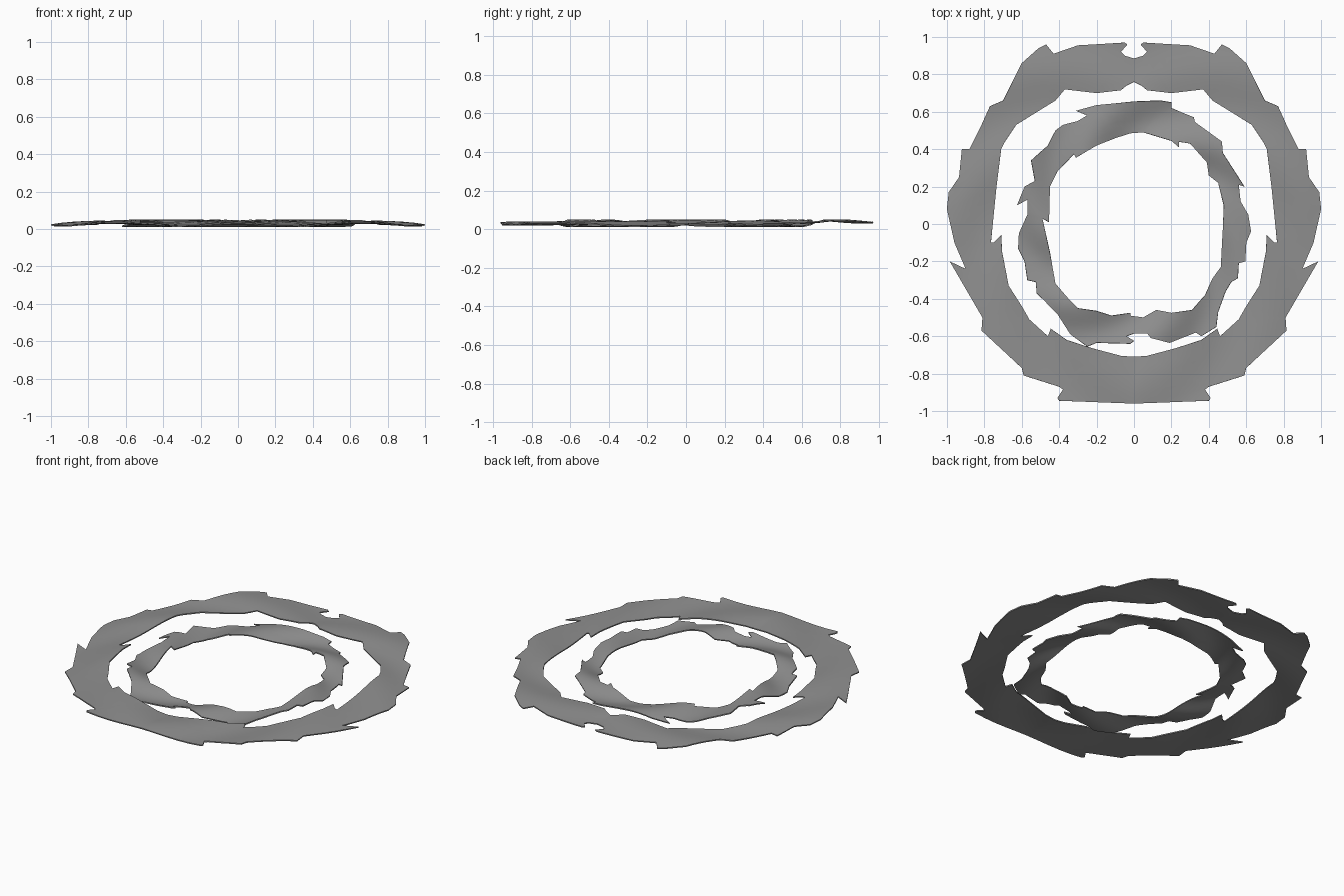
import bpy, bmesh
from math import atan2, hypot, sin

if "Cube" in bpy.data.objects:
    bpy.data.objects.remove(bpy.data.objects["Cube"])

dark = bpy.data.materials.new("dark_grey")
dark.diffuse_color = (.28, .28, .28, 1)
dark.use_nodes = True
dark.node_tree.nodes["Principled BSDF"].inputs["Base Color"].default_value = dark.diffuse_color


def mirrored(half):
    """Close a half outline that starts and ends on x = 0."""
    return half + [(-x, y) for x, y in half[-2:0:-1]]


def ragged_ring(name, rim, hole, height, thickness):
    """Fill between two outlines, ripple the sheet and give it thickness."""
    bm = bmesh.new()
    for loop in (rim, hole):
        vs = [bm.verts.new((x, y, 0)) for x, y in loop]
        for i, v in enumerate(vs):
            bm.edges.new((v, vs[(i + 1) % len(vs)]))
    bmesh.ops.triangle_fill(bm, use_beauty=True, edges=bm.edges[:], normal=(0, 0, 1))
    bmesh.ops.subdivide_edges(bm, edges=bm.edges[:], cuts=4, use_grid_fill=True)
    for v in bm.verts:
        v.co.z = height(v.co.x, v.co.y)
    bmesh.ops.recalc_face_normals(bm, faces=bm.faces[:])
    if sum(f.normal.z for f in bm.faces) < 0:
        bmesh.ops.reverse_faces(bm, faces=bm.faces[:])
    mesh = bpy.data.meshes.new(name)
    bm.to_mesh(mesh)
    bm.free()
    mesh.materials.append(dark)
    ob = bpy.data.objects.new(name, mesh)
    bpy.context.collection.objects.link(ob)
    bpy.ops.object.select_all(action='DESELECT')
    ob.select_set(True)
    bpy.context.view_layer.objects.active = ob
    solid = ob.modifiers.new("thickness", 'SOLIDIFY')
    solid.thickness = thickness
    solid.offset = 0
    bpy.ops.object.modifier_apply(modifier=solid.name)
    bpy.ops.object.shade_smooth_by_angle(angle=0.7)
    return ob


# Outer ring: symmetric left and right, drooping at the sides
outer_rim = mirrored([
    (0, .885), (.05, .9), (.07, .92), (.035, .96), (.05, .97), (.3, .955),
    (.43, .91), (.47, .96), (.51, .94), (.6, .86), (.7, .66), (.77, .63),
    (.82, .52), (.88, .4), (.92, .4), (.935, .25), (.99, .17), (1, .08),
    (.96, -.1), (.90, -.24), (.985, -.2), (.81, -.5), (.815, -.57),
    (.6, -.77), (.59, -.81), (.4, -.87), (.38, -.885), (.41, -.93), (.4, -.945),
    (0, -.96)])
outer_hole = mirrored([
    (0, .76), (.04, .74), (.07, .715), (.2, .7), (.37, .72), (.42, .66),
    (.63, .53), (.69, .44), (.71, .4), (.735, .2), (.765, -.1), (.75, -.1),
    (.71, -.06), (.705, -.15), (.67, -.33), (.6, -.44), (.56, -.51),
    (.46, -.6), (.445, -.56), (.36, -.62), (.22, -.665), (.07, -.705), (0, -.71)])


def outer_height(x, y):
    a = atan2(y, abs(x))
    return .035 + .006 * y - .02 * x ** 8 + .007 * sin(7 * a + 14 * hypot(x, y))


ragged_ring("outer_ring", outer_rim, outer_hole, outer_height, .007)

# Inner ring: irregular torn outline, clockwise from the top left
inner_rim = [
    (-.31, .605), (-.2, .635), (0, .655), (.14, .66), (.2, .65), (.2, .62),
    (.32, .57), (.325, .545), (.47, .44), (.475, .38), (.59, .2), (.56, .21),
    (.57, .12), (.61, .05), (.625, -.04), (.6, -.1), (.595, -.2), (.56, -.21),
    (.555, -.29), (.52, -.31), (.49, -.36), (.45, -.47), (.44, -.55),
    (.36, -.6), (.33, -.58), (.19, -.635), (.09, -.61), (.07, -.585),
    (0, -.585), (-.04, -.6), (0, -.625), (-.02, -.64), (-.2, -.635),
    (-.25, -.655), (-.34, -.59), (-.41, -.48), (-.52, -.37), (-.525, -.31),
    (-.57, -.3), (-.585, -.2), (-.62, -.13), (-.615, -.05), (-.57, .05),
    (-.57, .13), (-.625, .1), (-.585, .2), (-.53, .23), (-.55, .34),
    (-.46, .42), (-.42, .5), (-.38, .53), (-.3, .55), (-.25, .58)]
inner_hole = [
    (-.02, .485), (.05, .49), (.2, .445), (.24, .41), (.24, .44), (.3, .43),
    (.39, .33), (.4, .26), (.45, .22), (.48, .1), (.475, -.03), (.465, -.23),
    (.42, -.29), (.38, -.38), (.31, -.46), (.2, -.475), (.12, -.46),
    (.05, -.5), (-.02, -.49), (-.02, -.475), (-.12, -.49), (-.2, -.465),
    (-.3, -.45), (-.35, -.4), (-.42, -.32), (-.45, -.15), (-.49, .03),
    (-.455, .01), (-.45, .2), (-.41, .28), (-.32, .375), (-.31, .355),
    (-.2, .42), (-.1, .46)]


def inner_height(x, y):
    return .03 + .016 * sin(6 * atan2(y, x) + 16 * hypot(x, y))


ragged_ring("inner_ring", inner_rim, inner_hole, inner_height, .007)
